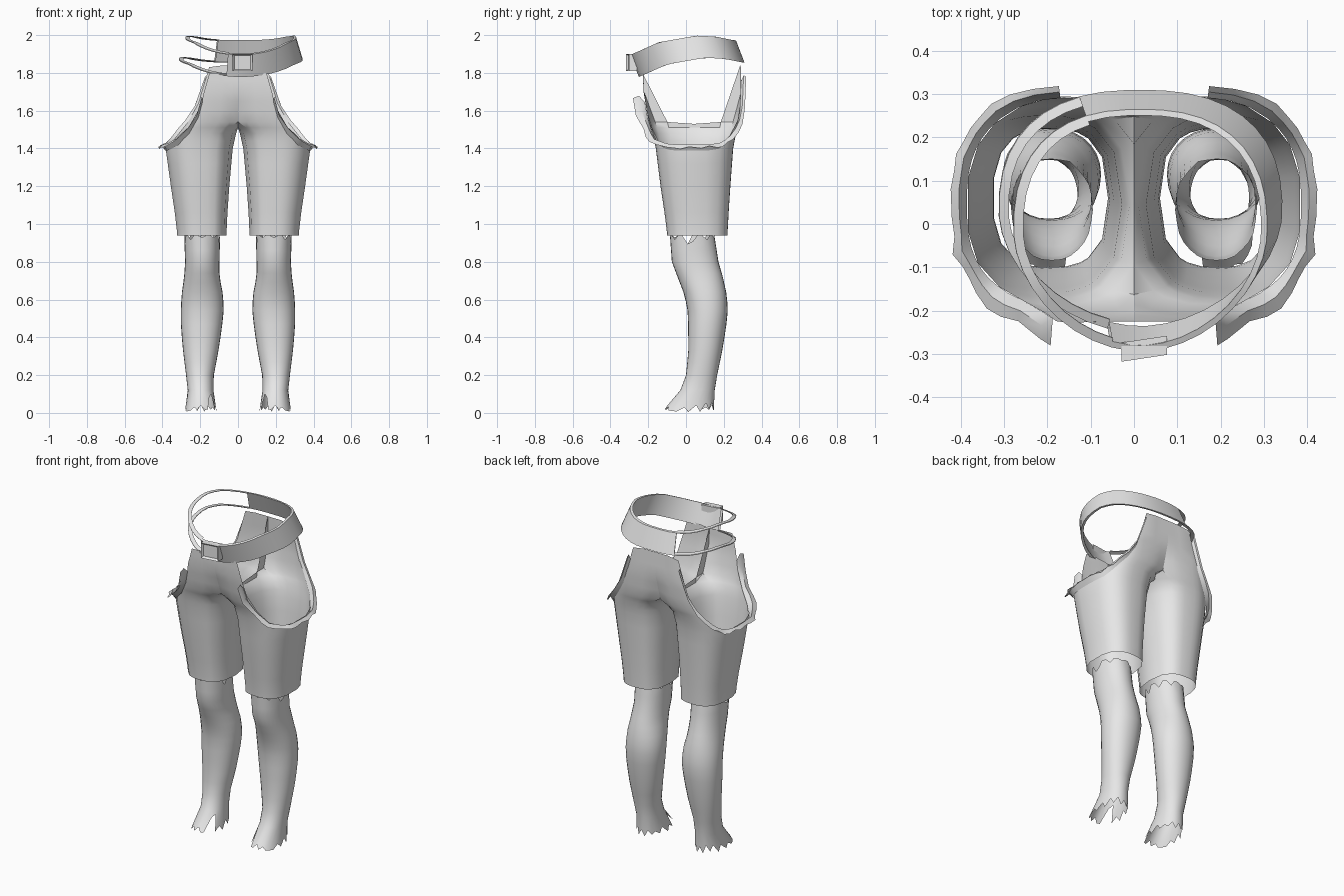
import bpy, bmesh, math, random

if "Cube" in bpy.data.objects:
    bpy.data.objects.remove(bpy.data.objects["Cube"])

random.seed(4)
mat = bpy.data.materials.new("pale grey")
mat.diffuse_color = (0.8, 0.8, 0.8, 1)
mat.use_nodes = True
mat.node_tree.nodes["Principled BSDF"].inputs["Base Color"].default_value = mat.diffuse_color


def interp(table, v):
    """Linear lookup in rows (key, a, b, ...)"""
    if v <= table[0][0]:
        return table[0][1:]
    for p, q in zip(table, table[1:]):
        if v <= q[0]:
            t = (v - p[0]) / (q[0] - p[0])
            return tuple(a + (b - a) * t for a, b in zip(p[1:], q[1:]))
    return table[-1][1:]


def loft(name, rows, closed=False, mirror=False, angle=35):
    """Skin a grid of points; collapsed faces are merged away"""
    bm = bmesh.new()
    vs = [[bm.verts.new(p) for p in r] for r in rows]
    n = len(rows[0])
    for a, b in zip(vs, vs[1:]):
        for i in range(n if closed else n - 1):
            j = (i + 1) % n
            bm.faces.new((a[i], a[j], b[j], b[i]))
    bmesh.ops.remove_doubles(bm, verts=bm.verts, dist=0.0008)
    bmesh.ops.recalc_face_normals(bm, faces=bm.faces)
    return finish(name, bm, mirror, angle)


def finish(name, bm, mirror=False, angle=35):
    me = bpy.data.meshes.new(name)
    bm.to_mesh(me)
    bm.free()
    me.materials.append(mat)
    ob = bpy.data.objects.new(name, me)
    bpy.context.collection.objects.link(ob)
    bpy.ops.object.select_all(action='DESELECT')
    ob.select_set(True)
    bpy.context.view_layer.objects.active = ob
    bpy.ops.object.shade_smooth_by_angle(angle=math.radians(angle))
    if mirror:
        m = ob.modifiers.new("mirror", 'MIRROR')
        m.merge_threshold = 0.001
    return ob


def spow(v, e):
    return math.copysign(abs(v) ** e, v)


def section(table, deg, z, e):
    """Point on a rounded cross-section: table gives inner x, outer x, front y, back y"""
    x0, x1, y0, y1 = interp(table, z)
    a = math.radians(deg)
    x = (x0 + x1) / 2 + (x1 - x0) / 2 * spow(math.cos(a), e)
    y = (y0 + y1) / 2 + (y1 - y0) / 2 * spow(math.sin(a), e)
    return x, y


# Lower legs: open tubes with ragged ends, torn higher at the inner front
LEG = [(0.00, .112, .282, -.13, .150), (0.05, .122, .272, -.09, .148),
       (0.12, .130, .266, -.03, .152), (0.20, .128, .275, 0.0, .165),
       (0.32, .105, .290, .012, .190), (0.45, .085, .302, .012, .212),
       (0.55, .075, .303, .008, .222), (0.63, .080, .298, -.01, .215),
       (0.72, .098, .285, -.045, .195), (0.80, .098, .280, -.075, .172),
       (0.94, .095, .285, -.085, .150)]
N = 28
rows = []
low = [random.uniform(.002, .02) + random.choice((0, .025, .05)) * (i % 2) for i in range(N)]
low[17] = .10
low[18] = .085
high = [0.94 - (0.05 if i % 3 == 0 else 0.0) * random.random() for i in range(N)]
for z in (0, .12, .2, .27, .33, .4, .47, .54, .59, .64, .69, .74, .8, .86, .94):
    row = []
    for i in range(N):
        zz = low[i] if z == 0 else high[i] if z == .94 else z
        row.append((*section(LEG, 360 * i / N, zz, .95), zz))
    rows.append(row)
loft("lower_legs", rows, closed=True, mirror=True, angle=50)

# Shorts: leg tubes that join above the crotch, cut away at the hips
PANTS = [(0.94, .060, .325, -.10, .220), (1.0, .060, .328, -.105, .222),
         (1.2, .046, .358, -.135, .235), (1.40, .028, .386, -.16, .250),
         (1.48, .010, .386, -.175, .265), (1.55, -.073, .386, -.20, .285),
         (1.70, -.070, .362, -.225, .295), (1.84, -.062, .325, -.23, .290)]
# column angle and the height where the cloth ends there
TOP = [(-125, 1.79), (-115, 1.795), (-100, 1.80), (-88, 1.80), (-85, 1.70), (-82, 1.60),
       (-75, 1.50), (-60, 1.44), (-35, 1.412), (-12, 1.408), (12, 1.408), (35, 1.42),
       (55, 1.47), (70, 1.55), (80, 1.64), (87, 1.83), (100, 1.84), (112, 1.84), (125, 1.84),
       (150, 1.54), (180, 1.53), (210, 1.54)]


def pants_point(deg, z):
    x, y = section(PANTS, deg, z, .76)
    # the panels flatten across the middle towards the waist
    if z > 1.54 and 100 < abs(deg) <= 125:
        t = min((z - 1.54) / .16, 1)
        y += (section(PANTS, math.copysign(100, deg), z, .76)[1] - y) * t
    if z >= 1.53 and (deg >= 125 or deg <= -125):
        x = 0
    return max(x, 0), y, z


levels = (.94, .97, 1.06, 1.2, 1.32, 1.4, 1.44, 1.48, 1.51, 1.54, 1.6, 1.65, 1.7, 1.76, 1.8, 1.84)
loft("shorts", [[pants_point(d, min(z, t)) for d, t in TOP] for z in levels],
     closed=True, mirror=True, angle=30)

# Torn flange turned outwards along each hip opening
rim = [(d, interp(TOP, d)[0]) for d in (-84, -81, -75, *range(-67, 84, 9), 85)]
inner, mid, outer = [], [], []
for d, t in rim:
    x, y, z = pants_point(d, t)
    a = math.radians(d)
    w = .043 + random.uniform(-.01, .004)
    wy = w * (1.35 if d < -50 else .7 if d > 60 else 1)
    inner.append((x, y, z - .02))
    mid.append((x + w * .5 * math.cos(a), y + wy * .5 * math.sin(a), z + .012))
    outer.append((x + w * math.cos(a), y + wy * math.sin(a), z - .006 + random.uniform(-.006, .01)))
loft("hip_flange", [inner, mid, outer], mirror=True)

# Belt: slanted ring, solid on one side
BELT_Z = [(-.28, 1.765), (-.2, 1.80), (-.1, 1.845), (.1, 1.88), (.2, 1.875), (.3, 1.855)]


def belt_point(deg, up, out=0.0):
    a = math.radians(deg)
    e = 1.08 if math.sin(a) < 0 else .82
    x = .015 + (.328 + out - .035 * up) * spow(math.cos(a), e)
    y = .03 + (.28 + out) * spow(math.sin(a), e)
    z = interp(BELT_Z, y)[0] + .117 * up
    return x, y - .045 * up, z


def belt_part(name, degs, u0, u1, thick):
    corners = [(u0, 0), (u1, 0), (u1, -thick), (u0, -thick)]
    loft(name, [[belt_point(d, u, o) for u, o in corners] for d in degs], closed=True, angle=30)


belt_part("belt", range(-105, 112, 9), 0, 1, .014)
# On the other side only the belt's upper and lower edges remain
belt_part("belt_top_edge", range(111, 256, 9), .97, 1, .022)
belt_part("belt_bottom_edge", range(111, 256, 9), 0, .04, .022)

# Buckle: plate with a raised frame
bm = bmesh.new()
bmesh.ops.create_cube(bm, size=1)
for v in bm.verts:
    v.co.x = .024 + v.co.x * .105
    v.co.z = 1.855 + v.co.z * .092
    v.co.y = -.288 + v.co.y * .044 + (v.co.x - .024) * .15
bm.normal_update()
front = [f for f in bm.faces if f.normal.y < -.5]
bmesh.ops.inset_region(bm, faces=front, thickness=.014)
bmesh.ops.translate(bm, verts=list(front[0].verts), vec=(0, .012, 0))
bmesh.ops.recalc_face_normals(bm, faces=bm.faces)
finish("buckle", bm)
